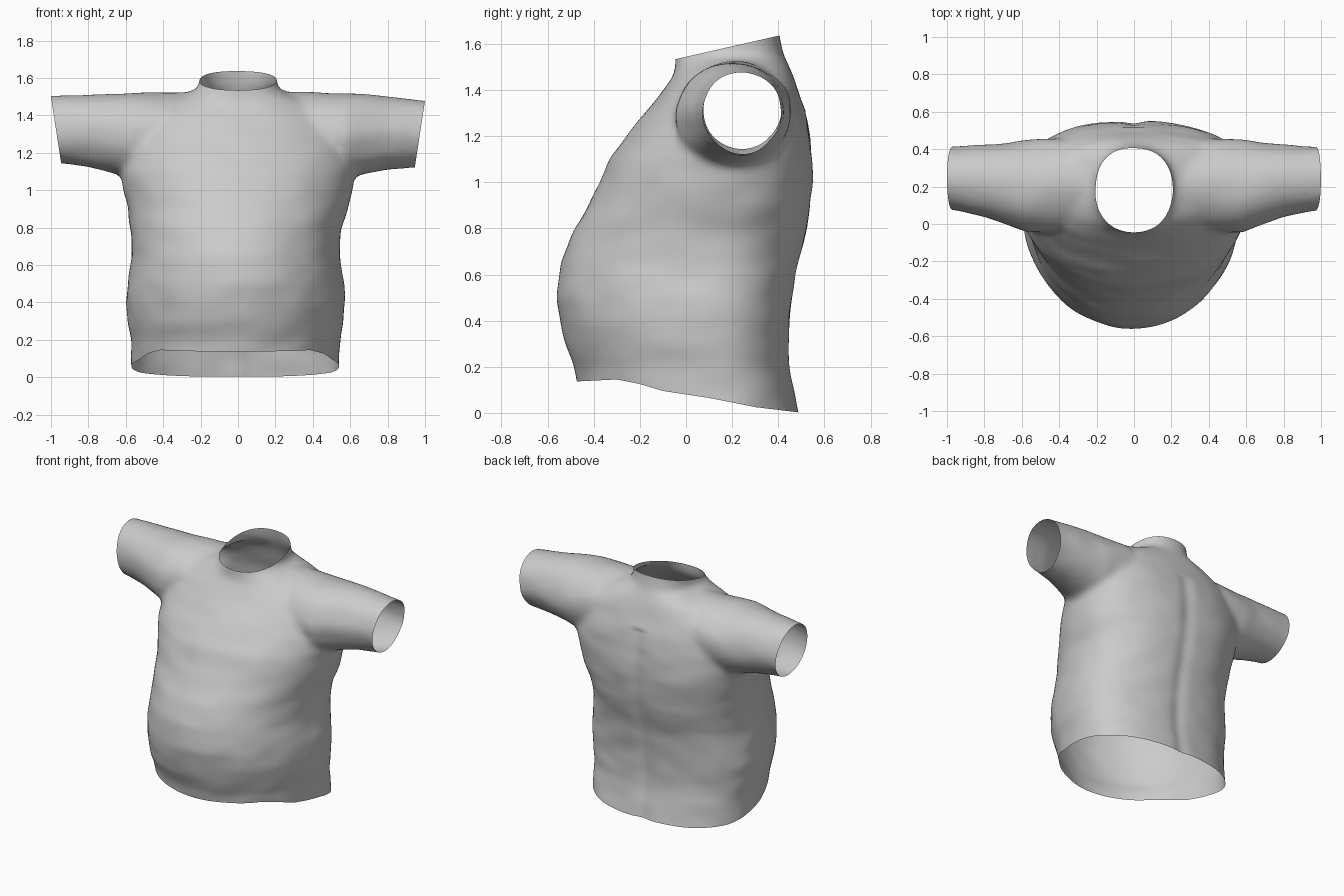
import bpy, bmesh, math
from mathutils import Vector, noise

if "Cube" in bpy.data.objects:
    bpy.data.objects.remove(bpy.data.objects["Cube"])

SIDES = 64


def interp(table, t):
    for (a, va), (b, vb) in zip(table, table[1:]):
        if t <= b:
            k = max(0, (t - a) / (b - a))
            return va + (vb - va) * k
    return table[-1][1]


def loft(bm, rings):
    # closed tube through a list of point rings
    loops = [[bm.verts.new(p) for p in ring] for ring in rings]
    for a, b in zip(loops, loops[1:]):
        for i in range(SIDES):
            j = (i + 1) % SIDES
            bm.faces.new((a[i], a[j], b[j], b[i]))
    bm.faces.new(loops[0][::-1])
    bm.faces.new(loops[-1])


def power(v, n):
    return math.copysign(abs(v) ** (2 / n), v)


def torso_ring(z, w, front, back, mid):
    # egg section: round belly side, squarer back
    cx = -0.013 if z < 0.9 else 0
    pts = []
    for i in range(SIDES):
        t = math.tau * i / SIDES
        c, s = math.cos(t), math.sin(t)
        n, depth = (2.35, back - mid) if s > 0 else (2.05, mid - front)
        pts.append((cx + w * power(c, n), mid + depth * power(s, n), z))
    return pts


def sleeve_ring(side, x, y0, y1, z0, z1):
    dz = 0.02 * max(0, x - 0.5) * 2 if side < 0 else 0
    return [(side * x,
             (y0 + y1) / 2 + (y1 - y0) / 2 * math.cos(math.tau * i / SIDES),
             (z0 + z1) / 2 + dz + (z1 - z0) / 2 * math.sin(math.tau * i / SIDES))
            for i in range(SIDES)]


# height, half width, front y, back y, y of widest point
TORSO = [
    (-0.15, 0.55, -0.44, 0.52, 0.14), (0.0, 0.553, -0.45, 0.49, 0.14),
    (0.1, 0.555, -0.465, 0.47, 0.13), (0.2, 0.56, -0.485, 0.45, 0.12),
    (0.3, 0.575, -0.525, 0.447, 0.10), (0.4, 0.588, -0.547, 0.45, 0.10),
    (0.5, 0.578, -0.56, 0.46, 0.10), (0.65, 0.553, -0.547, 0.487, 0.10),
    (0.8, 0.565, -0.483, 0.527, 0.12), (0.9, 0.588, -0.422, 0.543, 0.14),
    (1.0, 0.612, -0.375, 0.55, 0.16), (1.1, 0.63, -0.33, 0.55, 0.18),
    (1.2, 0.62, -0.26, 0.54, 0.2), (1.3, 0.59, -0.178, 0.52, 0.21),
    (1.4, 0.53, -0.10, 0.488, 0.21), (1.47, 0.42, -0.052, 0.46, 0.21),
    (1.515, 0.28, -0.045, 0.44, 0.2), (1.55, 0.21, -0.045, 0.425, 0.19),
    (1.62, 0.202, -0.03, 0.405, 0.19), (1.75, 0.2, -0.02, 0.40, 0.19),
]
# x, y range, z range
SLEEVE = [
    (0.22, 0.02, 0.43, 1.12, 1.525), (0.4, -0.04, 0.46, 1.07, 1.522),
    (0.58, -0.045, 0.45, 1.06, 1.515), (0.68, -0.005, 0.435, 1.085, 1.51),
    (0.8, 0.038, 0.425, 1.11, 1.5), (0.92, 0.065, 0.415, 1.122, 1.49),
    (1.1, 0.09, 0.41, 1.13, 1.47),
]
HEM = [(-0.6, 0.13), (-0.4, 0.14), (-0.3, 0.145), (-0.2, 0.125), (-0.1, 0.095),
       (0.1, 0.065), (0.3, 0.025), (0.49, 0.002), (0.6, 0.0)]

# solid torso and sleeves
bm = bmesh.new()
loft(bm, [torso_ring(*r) for r in TORSO])
for side in (-1, 1):
    loft(bm, [sleeve_ring(side, *r) for r in SLEEVE])
for f in bm.faces:
    f.smooth = True
bmesh.ops.recalc_face_normals(bm, faces=bm.faces)
mesh = bpy.data.meshes.new("shirt")
bm.to_mesh(mesh)
bm.free()
shirt = bpy.data.objects.new("shirt", mesh)
bpy.context.collection.objects.link(shirt)
bpy.context.view_layer.objects.active = shirt
shirt.select_set(True)

# fuse into one skin and soften the armholes
remesh = shirt.modifiers.new("fuse", 'REMESH')
remesh.mode = 'VOXEL'
remesh.voxel_size = 0.02
soften = shirt.modifiers.new("soften", 'SMOOTH')
soften.factor = 0.5
soften.iterations = 8
for name in ("fuse", "soften"):
    bpy.ops.object.modifier_apply(modifier=name)

bm = bmesh.new()
bm.from_mesh(shirt.data)
bm.normal_update()

# uneven cloth surface and shallow spine groove
for v, n in [(v, v.normal.copy()) for v in bm.verts]:
    p = v.co
    d = 0.006 * noise.noise(Vector((p.x * 5, p.y * 5, p.z * 9)))
    if n.y > 0.5 and p.z < 1.3:
        d -= 0.012 * math.exp(-(p.x / 0.05) ** 2)
    v.co = p + n * d


def trim(co, normal):
    bmesh.ops.bisect_plane(bm, geom=bm.verts[:] + bm.edges[:] + bm.faces[:],
                           plane_co=co, plane_no=normal, clear_outer=True)


# open neck and cuffs
trim((0, -0.04, 1.535), (0, -0.1, 0.44))
trim((1.0, 0.25, 1.48), (0.36, 0, -0.055))
trim((-1.0, 0.25, 1.50), (-0.36, 0, -0.055))

# open wavy hem: cut flat in sheared space, then shear back
for v in bm.verts:
    v.co.z -= interp(HEM, v.co.y)
trim((0, 0, 0), (0, 0, -1))
for v in bm.verts:
    v.co.z += interp(HEM, v.co.y)

for f in bm.faces:
    f.smooth = True
bm.to_mesh(shirt.data)
bm.free()
